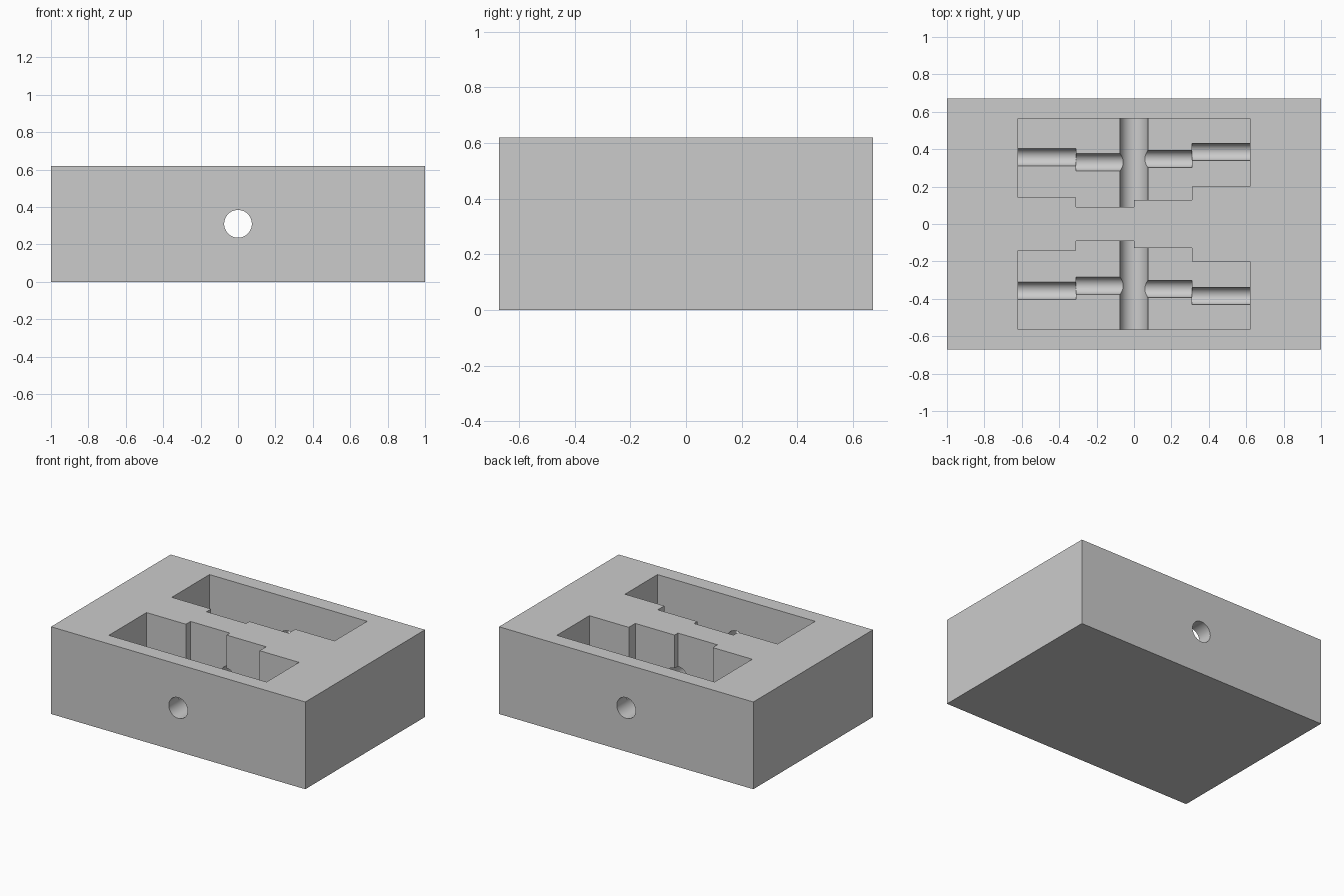
import bpy
import bmesh
from math import radians
from mathutils import Matrix, Vector

default = bpy.data.objects.get("Cube")
if default:
    bpy.data.objects.remove(default, do_unlink=True)

HALF_Y, HEIGHT = 0.672, 0.62
MID = HEIGHT / 2                # pocket floor and bore axis
POCKET_X, STEP_X, POCKET_Y = 0.62, 0.31, 0.565
BORE_R, GROOVE_R = 0.074, 0.046

grey = bpy.data.materials.new("light grey")
grey.use_nodes = True
colour = (0.6, 0.6, 0.6, 1)
grey.diffuse_color = colour
grey.node_tree.nodes["Principled BSDF"].inputs["Base Color"].default_value = colour


def to_object(name, bm):
    bmesh.ops.recalc_face_normals(bm, faces=bm.faces)
    mesh = bpy.data.meshes.new(name)
    bm.to_mesh(mesh)
    bm.free()
    mesh.materials.append(grey)
    obj = bpy.data.objects.new(name, mesh)
    bpy.context.collection.objects.link(obj)
    return obj


def prism(name, outline, z0, z1):
    bm = bmesh.new()
    face = bm.faces.new([bm.verts.new((x, y, z0)) for x, y in outline])
    top = bmesh.ops.extrude_face_region(bm, geom=[face])["geom"]
    verts = [v for v in top if isinstance(v, bmesh.types.BMVert)]
    bmesh.ops.translate(bm, verts=verts, vec=(0, 0, z1 - z0))
    return to_object(name, bm)


def rod(name, radius, start, end):
    start, end = Vector(start), Vector(end)
    axis = end - start
    turn = Matrix.Rotation(radians(90), 4, "Y" if axis.x else "X")
    bm = bmesh.new()
    bmesh.ops.create_cone(bm, cap_ends=True, segments=64, radius1=radius,
                          radius2=radius, depth=axis.length,
                          matrix=Matrix.Translation((start + end) / 2) @ turn)
    return to_object(name, bm)


def cut(target, cutter):
    cutter.hide_render = True
    mod = target.modifiers.new("cut", "BOOLEAN")
    mod.operation, mod.solver, mod.object = "DIFFERENCE", "EXACT", cutter
    bpy.context.view_layer.objects.active = target
    bpy.ops.object.modifier_apply(modifier=mod.name)
    bpy.data.objects.remove(cutter, do_unlink=True)


# Solid block
block = prism("mould_block", [(-1, -HALF_Y), (1, -HALF_Y), (1, HALF_Y), (-1, HALF_Y)],
              0, HEIGHT)

# Each bay: start x, end x, inner wall y, groove centre y
bays = [(-POCKET_X, -STEP_X, 0.142, 0.357),
        (-STEP_X, 0, 0.09, 0.33),
        (0, STEP_X, 0.127, 0.347),
        (STEP_X, POCKET_X, 0.2, 0.385)]

# Mirrored stepped pockets with half-round grooves in their floors
for side in (-1, 1):
    outline = [(POCKET_X, side * POCKET_Y), (-POCKET_X, side * POCKET_Y)]
    for x0, x1, wall, _ in bays:
        outline += [(x0, side * wall), (x1, side * wall)]
    cut(block, prism("pocket_cutter", outline, MID, HEIGHT + 0.1))
    for x0, x1, _, y in bays:
        cut(block, rod("groove_cutter", GROOVE_R, (x0, side * y, MID), (x1, side * y, MID)))

# Bore through the whole block, front to back
cut(block, rod("bore_cutter", BORE_R, (0, -1, MID), (0, 1, MID)))

bpy.ops.object.select_all(action="DESELECT")
block.select_set(True)
bpy.context.view_layer.objects.active = block
bpy.ops.object.shade_smooth_by_angle(angle=radians(30))
